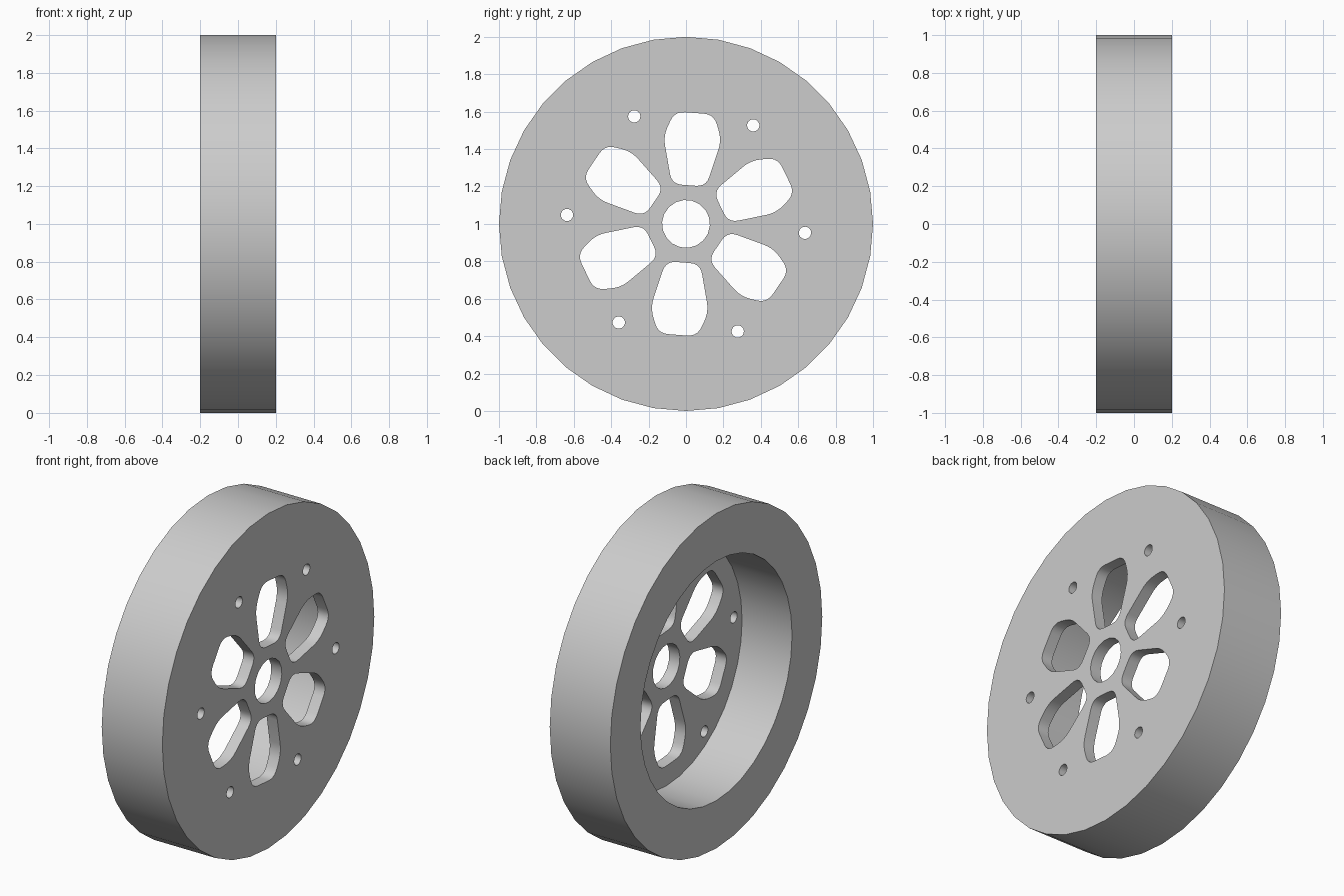
import bpy, bmesh
from math import sin, cos, pi, radians
from mathutils import Matrix, Vector

cube = bpy.data.objects.get("Cube")
if cube:
    bpy.data.objects.remove(cube, do_unlink=True)

# Main dimensions
HALF_WIDTH = 0.2
WEB_INNER = 0.13
SEAM_RADIUS = 0.76
RIM_INNER = 0.715
SPOKES = 6
TILT = radians(-4.3)

grey = bpy.data.materials.new("light grey")
grey.use_nodes = True
grey.diffuse_color = (0.604, 0.604, 0.604, 1)
grey.node_tree.nodes["Principled BSDF"].inputs["Base Color"].default_value = grey.diffuse_color

# Local profile plane (X, Y) becomes world (y, z); extrusion runs along world x
TO_WORLD = Matrix(((0, 0, 1, 0), (1, 0, 0, 0), (0, 1, 0, 1), (0, 0, 0, 1)))


def circle(radius, sides, centre=(0, 0), turn=0.0):
    return [Vector((centre[0] + radius * cos(turn + 2 * pi * i / sides),
                    centre[1] + radius * sin(turn + 2 * pi * i / sides)))
            for i in range(sides)]


def rounded(corners, cut, steps=5):
    """Replace every corner of a closed outline by a short curve."""
    out = []
    for i, p in enumerate(corners):
        a = p + (corners[i - 1] - p).normalized() * cut
        b = p + (corners[(i + 1) % len(corners)] - p).normalized() * cut
        for s in range(steps + 1):
            t = s / steps
            out.append(a * (1 - t) ** 2 + p * 2 * t * (1 - t) + b * t ** 2)
    return out


def turned(points, angle):
    rot = Matrix.Rotation(angle, 2)
    return [rot @ p for p in points]


def plate(name, outlines, x0, x1):
    """Extrude an outer outline with holes from x0 to x1."""
    curve = bpy.data.curves.new(name, "CURVE")
    curve.dimensions = "2D"
    curve.fill_mode = "BOTH"
    curve.extrude = (x1 - x0) / 2
    for points in outlines:
        spline = curve.splines.new("POLY")
        spline.points.add(len(points) - 1)
        for target, p in zip(spline.points, points):
            target.co = (p.x, p.y, 0, 1)
        spline.use_cyclic_u = True
    helper = bpy.data.objects.new(name + " profile", curve)
    bpy.context.collection.objects.link(helper)
    graph = bpy.context.evaluated_depsgraph_get()
    mesh = bpy.data.meshes.new_from_object(helper.evaluated_get(graph))
    bpy.data.objects.remove(helper, do_unlink=True)
    bpy.data.curves.remove(curve)

    bm = bmesh.new()
    bm.from_mesh(mesh)
    bmesh.ops.remove_doubles(bm, verts=bm.verts, dist=0.0001)
    bmesh.ops.transform(bm, verts=bm.verts,
                        matrix=Matrix.Translation(((x0 + x1) / 2, 0, 0)) @ TO_WORLD)
    bmesh.ops.recalc_face_normals(bm, faces=bm.faces)
    bm.to_mesh(mesh)
    bm.free()

    mesh.name = name
    mesh.materials.clear()
    mesh.materials.append(grey)
    obj = bpy.data.objects.new(name, mesh)
    bpy.context.collection.objects.link(obj)
    bpy.ops.object.select_all(action="DESELECT")
    obj.select_set(True)
    bpy.context.view_layer.objects.active = obj
    bpy.ops.object.shade_smooth_by_angle(angle=radians(35))
    return obj


# Tyre and rim barrel
plate("tyre", [circle(1, 36), circle(SEAM_RADIUS, 36)], -HALF_WIDTH, HALF_WIDTH)
plate("rim_barrel", [circle(SEAM_RADIUS, 36), circle(RIM_INNER, 36)], -HALF_WIDTH, WEB_INNER)

# Wheel web with axle hole, spoke windows and bolt holes
half = [Vector((0.207, 0.092)), Vector((0.46, 0.156)), Vector((0.595, 0.105))]
window = rounded(half + [Vector((p.x, -p.y)) for p in reversed(half)], 0.055)
bolt_hole = circle(0.033, 16, (0.638, 0))
outlines = [circle(SEAM_RADIUS, 36), circle(0.128, 18, turn=TILT)]
for i in range(SPOKES):
    angle = TILT + 2 * pi * i / SPOKES
    outlines.append(turned(window, angle + pi / SPOKES))
    outlines.append(turned(bolt_hole, angle))
plate("wheel_web", outlines, WEB_INNER, HALF_WIDTH)
